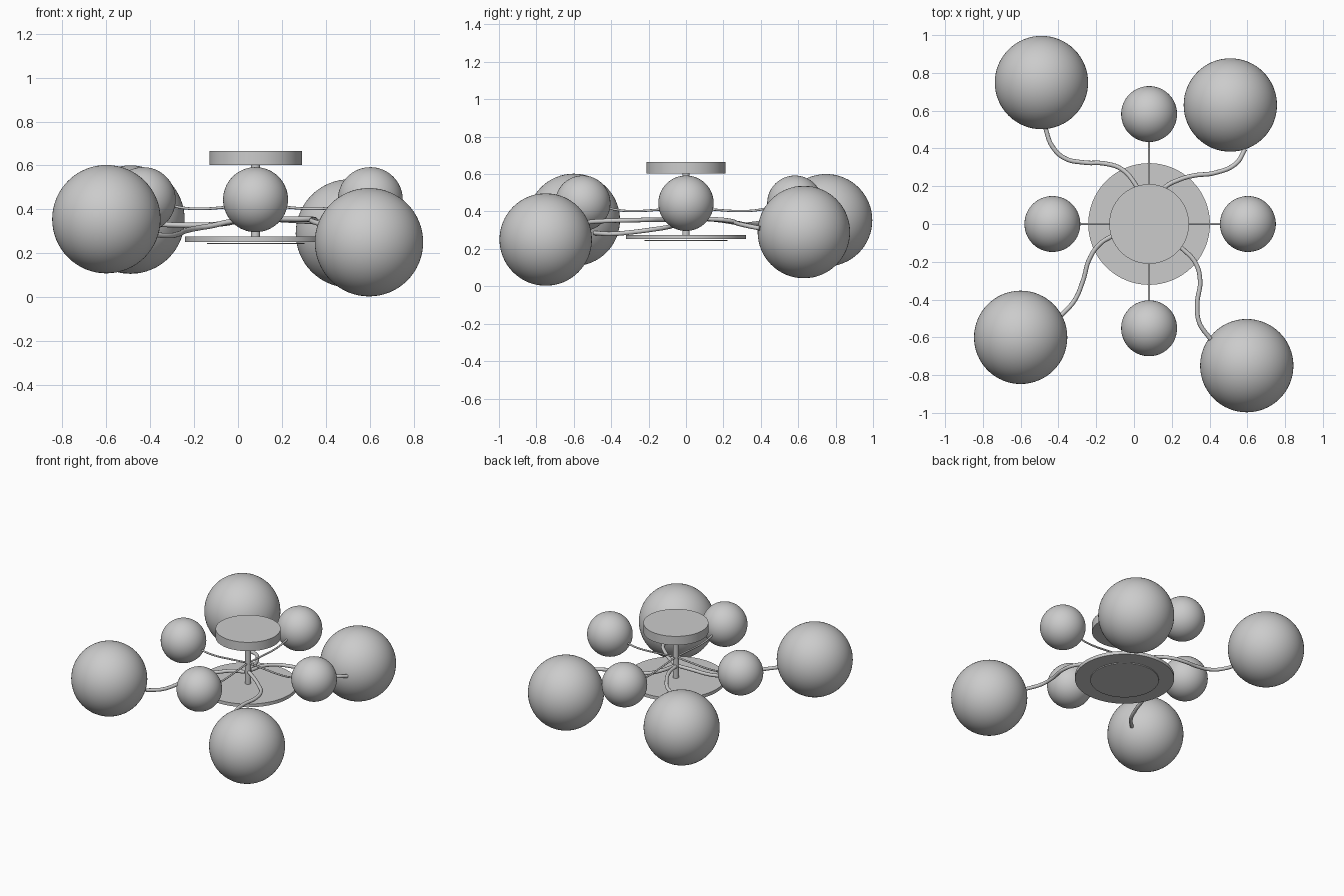
import bpy, math

HX, HY = 0.08, 0.0   # axis of the central stem


def smooth(obj):
    bpy.ops.object.select_all(action='DESELECT')
    obj.select_set(True)
    bpy.context.view_layer.objects.active = obj
    bpy.ops.object.shade_smooth_by_angle(angle=math.radians(35))


def disc(name, r, z0, z1):
    bpy.ops.mesh.primitive_cylinder_add(vertices=96, radius=r, depth=z1 - z0,
                                        location=(HX, HY, (z0 + z1) / 2))
    obj = bpy.context.object
    obj.name = name
    smooth(obj)


def globe(name, loc, r):
    bpy.ops.mesh.primitive_uv_sphere_add(segments=64, ring_count=32, radius=r, location=loc)
    obj = bpy.context.object
    obj.name = name
    smooth(obj)


def tube(name, pts, r):
    cu = bpy.data.curves.new(name, 'CURVE')
    cu.dimensions = '3D'
    cu.bevel_depth = r
    cu.bevel_resolution = 4
    cu.resolution_u = 10
    cu.use_fill_caps = True
    sp = cu.splines.new('BEZIER')
    sp.bezier_points.add(len(pts) - 1)
    for bp, p in zip(sp.bezier_points, pts):
        bp.co = p
        bp.handle_left_type = bp.handle_right_type = 'AUTO'
    obj = bpy.data.objects.new(name, cu)
    bpy.context.collection.objects.link(obj)


# Ceiling canopy, stem and the two stacked lower plates
disc("ceiling_canopy", 0.211, 0.602, 0.665)
disc("stem", 0.02, 0.27, 0.61)
disc("lower_plate", 0.322, 0.252, 0.275)
disc("bottom_cap", 0.222, 0.241, 0.247)

# Large globes with wavy arms running from the stem to each globe surface
large = {
    "back_left": ((-0.49, 0.749, 0.353), [
        (0.07, 0.02, 0.36), (0.055, 0.11, 0.36), (0.01, 0.205, 0.35), (-0.065, 0.29, 0.335),
        (-0.155, 0.32, 0.328), (-0.26, 0.325, 0.328), (-0.37, 0.35, 0.333),
        (-0.435, 0.415, 0.34), (-0.47, 0.51, 0.345)]),
    "back_right": ((0.51, 0.63, 0.29), [
        (0.085, 0.02, 0.36), (0.11, 0.12, 0.36), (0.165, 0.195, 0.355), (0.24, 0.235, 0.35),
        (0.32, 0.257, 0.345), (0.425, 0.27, 0.338), (0.54, 0.32, 0.325),
        (0.588, 0.396, 0.31)]),
    "front_left": ((-0.60, -0.60, 0.355), [
        (0.065, -0.01, 0.355), (-0.03, -0.03, 0.345), (-0.12, -0.067, 0.325),
        (-0.18, -0.105, 0.315), (-0.235, -0.183, 0.303), (-0.27, -0.30, 0.288),
        (-0.315, -0.405, 0.28), (-0.39, -0.488, 0.285)]),
    "front_right": ((0.597, -0.75, 0.25), [
        (0.095, -0.01, 0.36), (0.17, -0.06, 0.357), (0.255, -0.13, 0.355),
        (0.325, -0.205, 0.355), (0.35, -0.30, 0.353), (0.335, -0.42, 0.35),
        (0.345, -0.52, 0.343), (0.405, -0.61, 0.325)]),
}
for side, (loc, path) in large.items():
    globe(side + "_large_globe", loc, 0.247)
    tube(side + "_wavy_arm", path, 0.012)

# Small globes with thin sagging arms along the four axes
small = {"right": (0.603, 0.0), "left": (-0.432, 0.0),
         "back": (0.08, 0.582), "front": (0.08, -0.552)}
for side, (x, y) in small.items():
    globe(side + "_small_globe", (x, y, 0.444), 0.148)
    path = [(HX + (x - HX) * t, HY + (y - HY) * t, z)
            for t, z in ((0.0, 0.42), (0.25, 0.41), (0.5, 0.402), (0.65, 0.407), (0.8, 0.425))]
    tube(side + "_thin_arm", path, 0.006)
